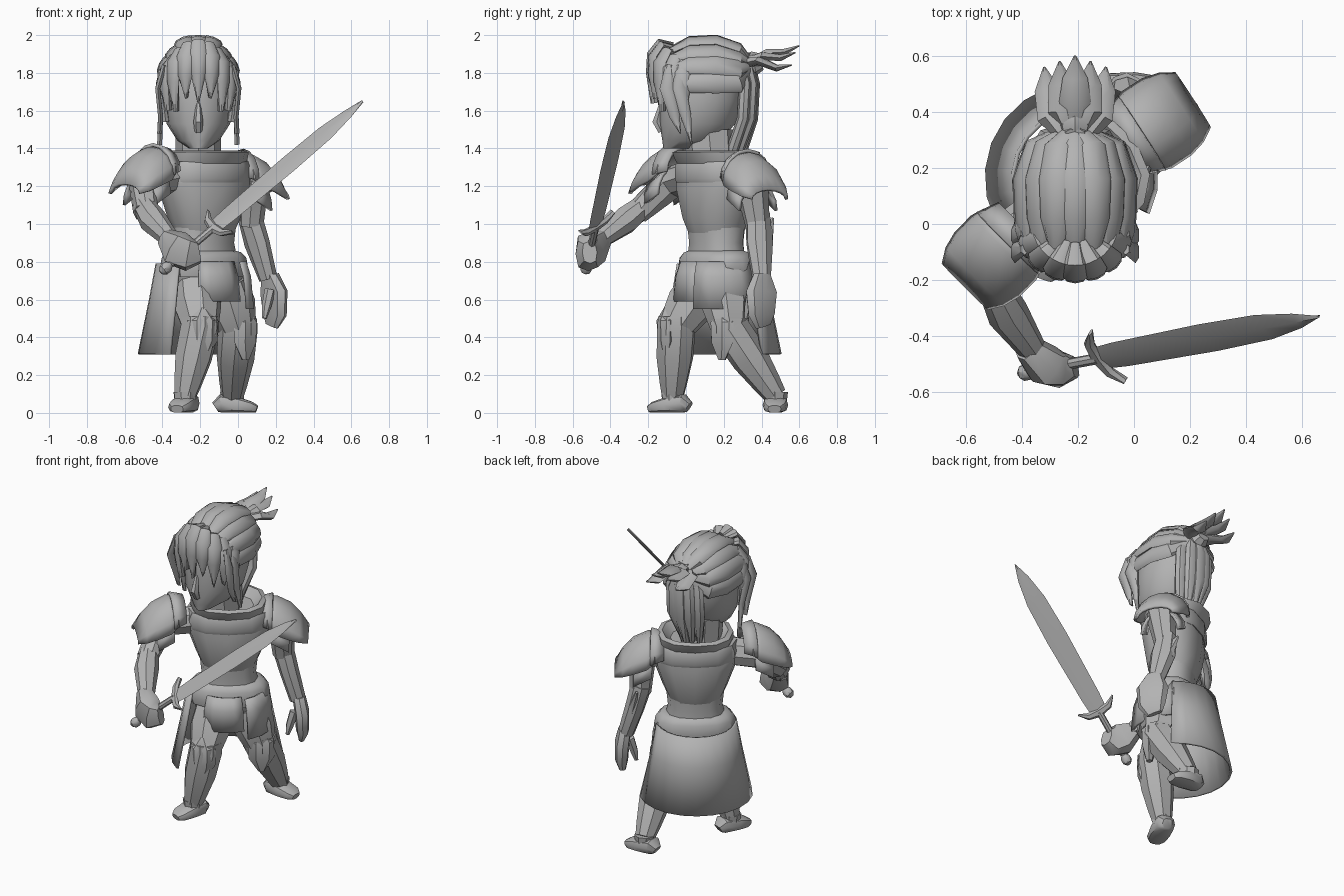
import bpy, bmesh
from math import sin, cos, radians, pi
from mathutils import Vector

cube = bpy.data.objects.get("Cube")
if cube:
    bpy.data.objects.remove(cube, do_unlink=True)

grey = bpy.data.materials.new("plain_grey")
grey.use_nodes = True
tone = (.45, .45, .45, 1)
grey.diffuse_color = tone
grey.node_tree.nodes["Principled BSDF"].inputs["Base Color"].default_value = tone

X, Y, Z = Vector((1, 0, 0)), Vector((0, 1, 0)), Vector((0, 0, 1))


def finish(name, bm, thickness=0, angle=38):
    bmesh.ops.recalc_face_normals(bm, faces=bm.faces)
    mesh = bpy.data.meshes.new(name)
    bm.to_mesh(mesh)
    bm.free()
    mesh.materials.append(grey)
    obj = bpy.data.objects.new(name, mesh)
    bpy.context.collection.objects.link(obj)
    bpy.ops.object.select_all(action='DESELECT')
    obj.select_set(True)
    bpy.context.view_layer.objects.active = obj
    bpy.ops.object.shade_smooth_by_angle(angle=radians(angle))
    if thickness:
        shell = obj.modifiers.new("thickness", 'SOLIDIFY')
        shell.thickness = thickness
        shell.offset = 0
    return obj


def bridge(bm, rings, closed):
    for low, high in zip(rings, rings[1:]):
        count = len(low)
        for i in range(count if closed else count - 1):
            j = (i + 1) % count
            bm.faces.new((low[i], low[j], high[j], high[i]))


def sweep(name, rows, side=X, n=8, flat=False, power=1):
    """Closed tube; each row is a centre, a half width and an optional half depth."""
    bm, rings = bmesh.new(), []
    centres = [Vector(row[:3]) for row in rows]
    for i, row in enumerate(rows):
        ahead = centres[min(i + 1, len(rows) - 1)] - centres[max(i - 1, 0)]
        t = Z if flat else ahead.normalized()
        s = (side - t * side.dot(t)).normalized()
        u = t.cross(s)
        ring = []
        for k in range(n):
            c, d = cos(2 * pi * k / n), sin(2 * pi * k / n)
            c = abs(c) ** power * (1 if c > 0 else -1)
            d = abs(d) ** power * (1 if d > 0 else -1)
            ring.append(bm.verts.new(centres[i] + s * row[3] * c + u * row[-1] * d))
        rings.append(ring)
    bridge(bm, rings, True)
    bm.faces.new(rings[0])
    bm.faces.new(rings[-1])
    return finish(name, bm)


def skirt_plate(name, start, stop, profile, steps=4):
    """Part of a cone around the hips; the profile holds radius and height."""
    bm, rings = bmesh.new(), []
    for r, z in profile:
        angles = [radians(start + (stop - start) * i / steps) for i in range(steps + 1)]
        rings.append([bm.verts.new((r * cos(a) - .19, r * sin(a) + .165, z)) for a in angles])
    bridge(bm, rings, False)
    finish(name, bm, .015)


def arched_plate(name, origin, out, rows, steps=8):
    """Arches set along a direction: distance, base height, half width, rise."""
    bm, rings = bmesh.new(), []
    across = out.cross(Z)
    for dist, base, width, rise in rows:
        arch = [pi * i / steps for i in range(steps + 1)]
        rings.append([bm.verts.new(origin + out * dist + across * width * cos(a)
                                   + Z * (base + rise * sin(a))) for a in arch])
    bridge(bm, rings, False)
    finish(name, bm, .018)


# Torso, turned so that the right shoulder leads
shoulder_axis = Vector((cos(radians(35)), sin(radians(35)), 0))


def body(name, rows, n=12, power=.85):
    sweep(name, [(-.18, .16, *row) for row in rows], shoulder_axis, n, True, power)


body("abdomen", [(.8, .19, .13), (.9, .165, .125), (1.04, .18, .14)])
body("breastplate", [(.95, .16, .13), (1.03, .195, .16), (1.18, .25, .18), (1.28, .27, .17),
                     (1.33, .25, .17)])
body("chest_band", [(1.22, .25, .182), (1.24, .255, .19), (1.31, .25, .19), (1.33, .24, .18)])
body("collar", [(1.3, .22, .17), (1.34, .23, .2), (1.38, .23, .22), (1.39, .2, .19),
                (1.34, .15, .14)])
body("belt", [(.72, .24, .16), (.76, .25, .165), (.82, .24, .16), (.85, .21, .14), (.86, .17, .12)])
body("pelvis", [(.54, .1, .08), (.64, .19, .13), (.75, .23, .15)])

# Hip armour and the long back skirt
skirt_plate("back_skirt", 45, 240, [(.24, .79), (.275, .6), (.335, .31)], 12)
for name, start, stop, radius, low in (("front_tasset", -95, -30, .19, .59),
                                       ("left_tasset", -28, 48, .23, .55)):
    skirt_plate(name, start, stop, [(radius, .8), (radius + .025, .72), (radius + .04, low)])


# Legs
def leg(label, hip, knee, ankle, toe, facing):
    hip, knee, ankle = map(Vector, (hip, knee, ankle))
    toe, facing = Vector(toe).normalized(), Vector(facing).normalized()
    side, across = toe.cross(Z), facing.cross(Z)
    mid = hip.lerp(knee, .5)
    sweep(label + "_thigh", [(*hip, .12), (*mid, .13), (*knee, .1)], across)
    calf = knee.lerp(ankle, .45)
    sweep(label + "_greave", [(*(knee + Z * .05), .1), (*knee, .105), (*calf, .1),
                              (*ankle.lerp(knee, .18), .075), (*ankle, .06)], across)
    front = knee + facing * .055
    sweep(label + "_knee_plate", [(*(front + Z * .1), .012), (*(front + Z * .03), .085, .05),
                                  (*(front - Z * .08), .08, .045), (*(front - Z * .17), .02)], across, 6)
    sole = Vector((ankle.x, ankle.y, 0))
    steps = ((-.09, .03, .03), (-.06, .06, .05), (.03, .068, .042), (.1, .06, .03), (.13, .035, .02))
    sweep(label + "_boot", [(*(sole + toe * d + Z * h), w, h) for d, w, h in steps], side, 10, power=.7)
    sweep(label + "_boot_cuff", [(*(sole + Z * .03), .055), (*(ankle + Z * .02), .065)], side)


leg("right", (-.23, .09, .68), (-.2, -.05, .46), (-.28, -.07, .09), (-.35, -1, 0), (.25, -1, 0))
leg("left", (-.07, .2, .68), (0, .23, .45), (-.03, .475, .09), (1, -.05, 0), (.6, -.6, 0))

# Arms: upper arm, flared vambrace, elbow point and hand
sweep("right_upper_arm", [(-.33, .04, 1.25, .09), (-.5, -.08, 1.22, .09), (-.49, -.26, 1.06, .065)], Z)
sweep("right_vambrace", [(-.5, -.22, 1.1, .06), (-.45, -.32, 1.02, .075), (-.36, -.45, .92, .05)], Z)
sweep("right_elbow_point", [(-.46, -.33, 1, .06, .04), (-.55, -.23, 1.08, .008)], Z, 6)
sweep("right_hand", [(-.38, -.44, .93, .05), (-.32, -.5, .87, .1, .075),
                     (-.26, -.52, .84, .09, .065), (-.21, -.51, .85, .06, .04)], Z, power=.7)
palm = Vector((-.6, .8, 0))
sweep("left_upper_arm", [(-.03, .28, 1.25, .09), (.08, .35, 1.2, .09), (.07, .38, .99, .065)], palm)
sweep("left_vambrace", [(.06, .38, 1.05, .065), (.1, .39, .9, .08, .06), (.16, .4, .71, .05)], palm)
sweep("left_elbow_point", [(.1, .42, .9, .05, .03), (.04, .46, 1.03, .008)], palm, 6)
sweep("left_hand", [(.17, .4, .73, .05, .04), (.19, .4, .64, .1, .045), (.195, .4, .52, .085, .04),
                    (.18, .41, .46, .05, .02)], palm, power=.8)
sweep("left_thumb", [(.17, .35, .65, .03), (.15, .33, .56, .025), (.14, .32, .5, .012)], palm, 6)

# Shoulder armour
for label, origin, out in (("right", (-.43, -.05, 0), (-.7, -.7, 0)), ("left", (.005, .31, -.03), (.85, .55, 0))):
    origin, out = Vector(origin), Vector(out).normalized()
    arched_plate(label + "_pauldron", origin, out, [
        (0, 1.27, .14, .13), (.05, 1.23, .155, .17), (.13, 1.2, .155, .16),
        (.19, 1.175, .14, .12), (.24, 1.16, .11, .05)])
    arched_plate(label + "_pauldron_ridge", origin, out, [(-.05, 1.28, .12, .12), (.03, 1.26, .15, .16)])
    arched_plate(label + "_arm_lame", origin, out, [(.02, 1.16, .12, .14), (.13, 1.1, .115, .14)])

# Sword held across the front
hilt, tip = Vector((-.13, -.48, .98)), Vector((.66, -.33, 1.65))
along = (tip - hilt).normalized()
edge = along.cross(Vector((-.43, -.69, .59))).normalized()
length = (tip - hilt).length
sweep("blade", [(*(hilt + along * length * f), w, .009) for f, w in (
    (0, .05), (.1, .058), (.5, .066), (.75, .06), (.9, .035), (1, .003))], edge, 4)
sweep("grip", [(*(hilt - along * d), .02) for d in (0, .1, .3)], edge, 8)
sweep("pommel", [(*(hilt - along * d), r) for d, r in ((.3, .015), (.32, .03), (.35, .03), (.37, .012))], edge)
sweep("guard", [(*(hilt + edge * d + along * b), w, .018) for d, b, w in (
    (-.12, .05, .005), (-.07, .01, .022), (0, 0, .03), (.07, .01, .022), (.12, .05, .005))], along, 6)

# Head, neck and nose
mid_x = -.21
sweep("neck", [(mid_x, .14, 1.28, .12, .13), (mid_x, .12, 1.5, .12, .14)], flat=True)
sweep("head", [(mid_x, y, z, w, d) for y, z, w, d in (
    (-.02, 1.4, .05, .1), (.03, 1.44, .11, .155), (.06, 1.53, .168, .2), (.08, 1.65, .19, .22),
    (.09, 1.8, .19, .23), (.11, 1.9, .16, .2), (.12, 1.96, .09, .12))], n=16, flat=True)
sweep("nose", [(mid_x, -.13, 1.64, .012), (mid_x, -.155, 1.54, .026), (mid_x, -.13, 1.49, .02)], n=6)

# Swept-back hair in broad overlapping strands that meet at the tie
tie = Vector((mid_x, .35, 1.84))
for k in range(-4, 5):
    a = radians(k * 21)
    lift = .008 * (k % 2)
    rise, out = Z * cos(a), X * sin(a)
    base = Vector((mid_x, 0, 1.72))
    path = [base + rise * (r + lift) + out * (w + lift) + Y * y for y, r, w in (
        (-.08, .2, .18), (.02, .255, .2), (.16, .262, .205), (.28, .22, .165))] + [tie]
    sweep("top_strand", [(*p, w, .02) for p, w in zip(path, (.03, .052, .056, .05, .02))],
          X * cos(a) - Z * sin(a), 8)

# Curled fringe around the forehead
for k in range(-4, 5):
    a = radians(k * 21)
    out = Vector((sin(a) * 1.05, -cos(a), 0))
    drop = .1 * sin(a) ** 2
    end = 1.64 + .04 * (k % 2) - drop
    base = Vector((mid_x, 0, 0))
    sweep("fringe_strand", [(*(base + out * r + Z * z), w, .022) for r, z, w in (
        (.07, 1.94 - drop, .02), (.14, 1.96 - drop, .04), (.185, 1.9 - drop, .048),
        (.19, 1.8 - drop, .042), (.165, end, .004))], Vector((cos(a), sin(a), 0)), 8)

# Long locks beside the face
for s in (-1, 1):
    for shift, end in ((0, 1.42), (-.06, 1.48)):
        sweep("side_lock", [(mid_x + s * w, y + shift, z, r, .015) for w, y, z, r in (
            (.18, -.03, 1.84, .02), (.215, -.04, 1.72, .04), (.2, 0, 1.57, .028),
            (.205, .03, end, .004))], Y, 6)

# Hanging tail
for k in range(-2, 3):
    sweep("tail_lock", [(mid_x + k * f, y - .012 * k * k, z, w, .032) for f, y, z, w in (
        (.015, .32, 1.9, .025), (.045, .36, 1.74, .048), (.045, .35, 1.56, .048),
        (.03, .28, 1.35 + .02 * (k % 2), .008))], X, 8)

# Broad tuft leaves fanning out behind the tie
for k in range(-2, 3):
    lift = .04 if k % 2 else -.015 if k else .07
    sweep("tuft_leaf", [(mid_x + k * f, y - .02 * abs(k), z + lift * g, w, t) for f, y, z, w, g, t in (
        (.01, .34, 1.85, .03, 0, .03), (.04, .43, 1.87, .058, .5, .025),
        (.05, .52, 1.84, .045, 1, .02), (.055, .6, 1.86, .004, 1.2, .004))], X, 6)
sweep("hair_tie", [(mid_x, .31, 1.84, .05), (mid_x, .36, 1.85, .065), (mid_x, .4, 1.86, .045)], X)
